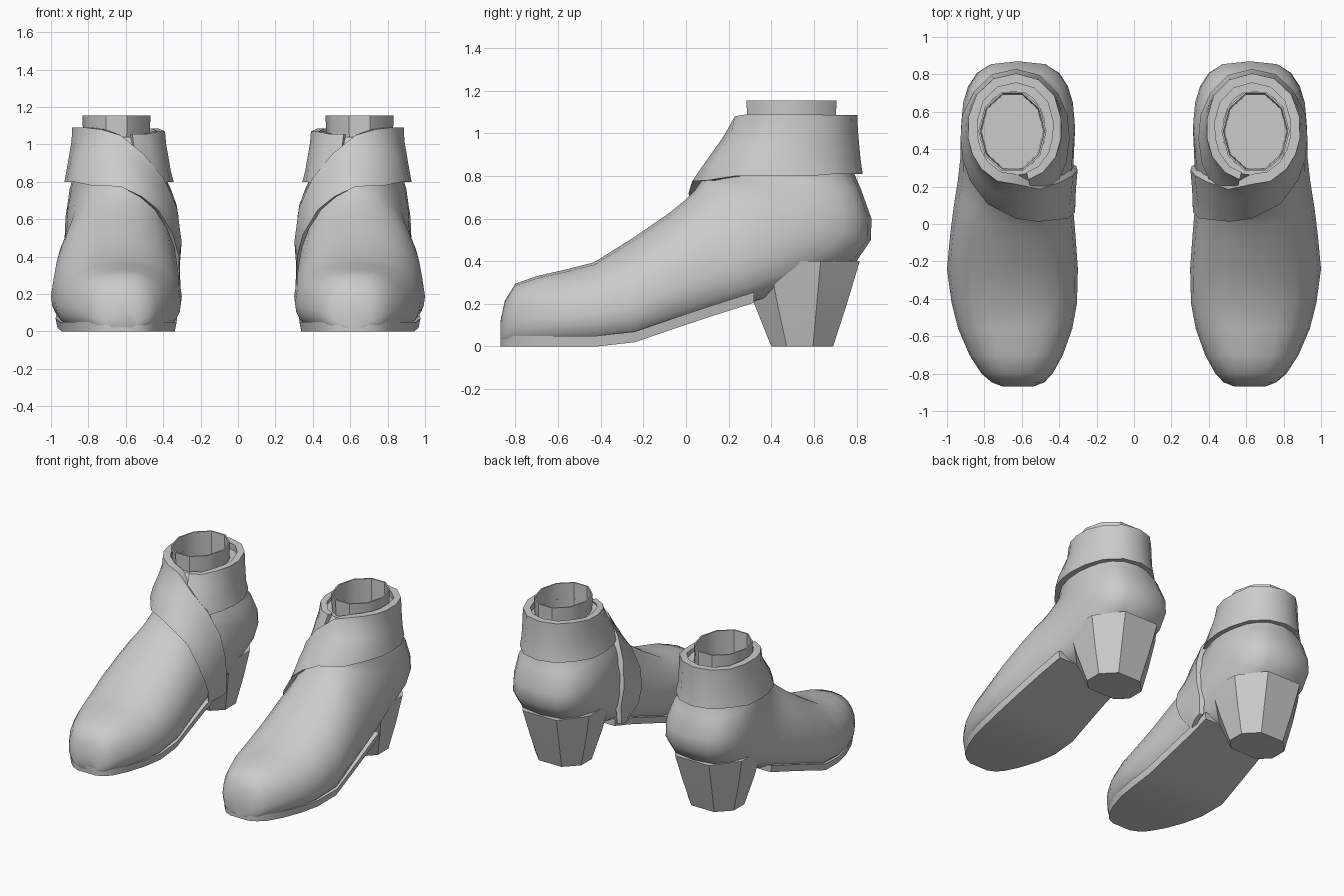
import bpy, bmesh
from math import sin, cos, pi, radians
from mathutils import Vector
from mathutils.bvhtree import BVHTree

cube = bpy.data.objects.get("Cube")
if cube:
    bpy.data.objects.remove(cube, do_unlink=True)

grey = bpy.data.materials.new("plain grey")
grey.use_nodes = True
grey.diffuse_color = (0.6, 0.6, 0.6, 1)
grey.node_tree.nodes["Principled BSDF"].inputs["Base Color"].default_value = (0.6, 0.6, 0.6, 1)


def loft(name, rings, cap_start=True, cap_end=True, angle=40):
    """Skin closed rings into one part and mirror it to the other boot."""
    bm = bmesh.new()
    rows = [[bm.verts.new(p) for p in ring] for ring in rings]
    n = len(rows[0])
    for a, b in zip(rows, rows[1:]):
        for i in range(n):
            j = (i + 1) % n
            bm.faces.new((a[i], a[j], b[j], b[i]))
    if cap_start:
        bm.faces.new(rows[0])
    if cap_end:
        bm.faces.new(rows[-1])
    bmesh.ops.recalc_face_normals(bm, faces=bm.faces)
    mesh = bpy.data.meshes.new(name)
    bm.to_mesh(mesh)
    bm.free()
    mesh.materials.append(grey)
    ob = bpy.data.objects.new(name, mesh)
    bpy.context.collection.objects.link(ob)
    bpy.ops.object.select_all(action='DESELECT')
    ob.select_set(True)
    bpy.context.view_layer.objects.active = ob
    bpy.ops.object.shade_smooth_by_angle(angle=radians(angle))
    mirror = ob.modifiers.new("pair", 'MIRROR')
    mirror.use_mirror_merge = False
    return ob


def section(by, bz, ty, tz, cx, hw, widest, low_pow, top_pow, n=20):
    """Rounded section from an underside point to an instep point."""
    low, top = Vector((cx, by, bz)), Vector((cx, ty, tz))
    ring = []
    for i in range(n):
        a = 2 * pi * i / n
        s, c = sin(a), cos(a)
        t = widest + s * (1 - widest if s > 0 else widest)
        w = abs(c) ** (top_pow if s > 0 else low_pow) if abs(c) > 1e-6 else 0
        p = low.lerp(top, t)
        p.x += hw * w * (1 if c > 0 else -1)
        ring.append(p)
    return ring


def oval(cx, cy, rx, ry, z, n):
    return [Vector((cx + rx * cos(2 * pi * i / n), cy + ry * sin(2 * pi * i / n), z)) for i in range(n)]


# Boot upper: sections fan from the toe, around the heel, up to the collar
toe = [(-.87, .02, -.87, .12, .62, .08),
       (-.845, 0, -.85, .215, .62, .14),
       (-.80, 0, -.80, .295, .625, .19),
       (-.70, 0, -.70, .33, .63, .25),
       (-.56, 0, -.56, .362, .635, .305),
       (-.42, 0, -.43, .395, .64, .335)]
arch = [(-.24, .02, -.24, .515, .65, .35),
        (-.05, .085, -.08, .625, .648, .335),
        (.13, .145, 0, .69, .645, .32),
        (.32, .205, .04, .73, .635, .308)]
heel_cup = [(.55, .27, .06, .76, .625, .303),
            (.80, .40, .075, .78, .62, .305),
            (.868, .5, .08, .785, .62, .302),
            (.87, .6, .085, .79, .62, .292),
            (.82, .74, .09, .80, .63, .27)]
shaft = [(.785, .82, .11, .83, .635, .245),
         (.765, 1.04, .26, 1.04, .635, .215),
         (.71, 1.04, .29, 1.04, .645, .17)]
rings = [section(*s, .38, .4, .75) for s in toe]
rings += [section(*s, .34, .4, .9) for s in arch]
rings += [section(*s, .4, .6, .9) for s in heel_cup]
rings += [section(*s, .5, .85, .85) for s in shaft]
upper = loft("boot_upper", rings, cap_end=False, angle=50)

# Sole: a thin slab under the toe and arch
slab = []
for by, bz, _, _, cx, hw in toe + arch:
    z = 0 if by < -.5 else bz
    w = hw * .93
    slab.append([Vector((cx + sx * w, by, z + h))
                 for sx, h in ((-.97, 0), (.97, 0), (1, .05), (-1, .05))])
loft("sole", slab)

# Heel: tapered eight-sided block
corners = [(1, -.5), (1, .35), (.5, 1), (-.5, 1), (-1, .35), (-1, -.5), (-.6, -1), (.6, -1)]
block = []
for z, front, back, hw in ((0, .40, .69, .185), (.2, .32, .755, .235), (.40, .25, .815, .275)):
    mid, half = (front + back) / 2, (back - front) / 2
    block.append([Vector((.62 + x * hw, mid + y * half, z)) for x, y in corners])
loft("heel", block, angle=30)

# Inner lining tube with a floor
loft("lining", [oval(.65, .495, rx, ry, z, 10) for rx, ry, z in
                ((.175, .215, .95), (.182, .222, 1.155), (.172, .212, 1.155), (.165, .205, .68))],
     cap_start=False)

# Ankle wrap: (low angle, low z, high angle, high z, lift off the upper)
cuff = [(a, .79, a, 1.055, .03) for a in (255, 235)]
cuff += [(a, .80, a, 1.07, .035) for a in (210, 185, 160)]
cuff += [(a, .81, a, 1.085, .04) for a in (135, 112, 90, 68, 45)]
cuff += [(a, .80, a, 1.09, .042) for a in (20, -5, -25, -45)]
strap = [(-68, .78, -68, 1.08, .043),
         (-90, .775, -90, 1.05, .045),
         (-104, .72, -113, .95, .045),
         (-114, .65, -132, .82, .042),
         (-122, .52, -144, .66, .038),
         (-127, .40, -150, .48, .03),
         (-130, .30, -152, .36, .025),
         (-131, .19, -152, .23, .02)]
tree = BVHTree.FromObject(upper, bpy.context.evaluated_depsgraph_get())
axis = Vector((.63, .48, 0))


def on_upper(angle, z):
    """Distance from the ankle axis to the outside of the upper."""
    out = Vector((cos(radians(angle)), sin(radians(angle)), 0))
    z_hit = min(z, 1.035)
    start = axis + out * .8 + Vector((0, 0, z_hit))
    hit = tree.ray_cast(start, -out)[0]
    if hit is None:
        hit = tree.find_nearest(start - out * .4)[0]
    return out, (Vector((hit.x, hit.y, 0)) - axis).length


bands = []
for low_a, low_z, high_a, high_z, lift in cuff + strap:
    outer, inner = [], []
    for k in range(5):
        t = k / 4
        z = low_z + (high_z - low_z) * t
        out, r = on_upper(low_a + (high_a - low_a) * t, z)
        base = axis + Vector((0, 0, z))
        outer.append(base + out * (r + lift))
        inner.append(base + out * (r - .01))
    bands.append(outer + inner[::-1])
loft("ankle_wrap", bands, angle=45)
